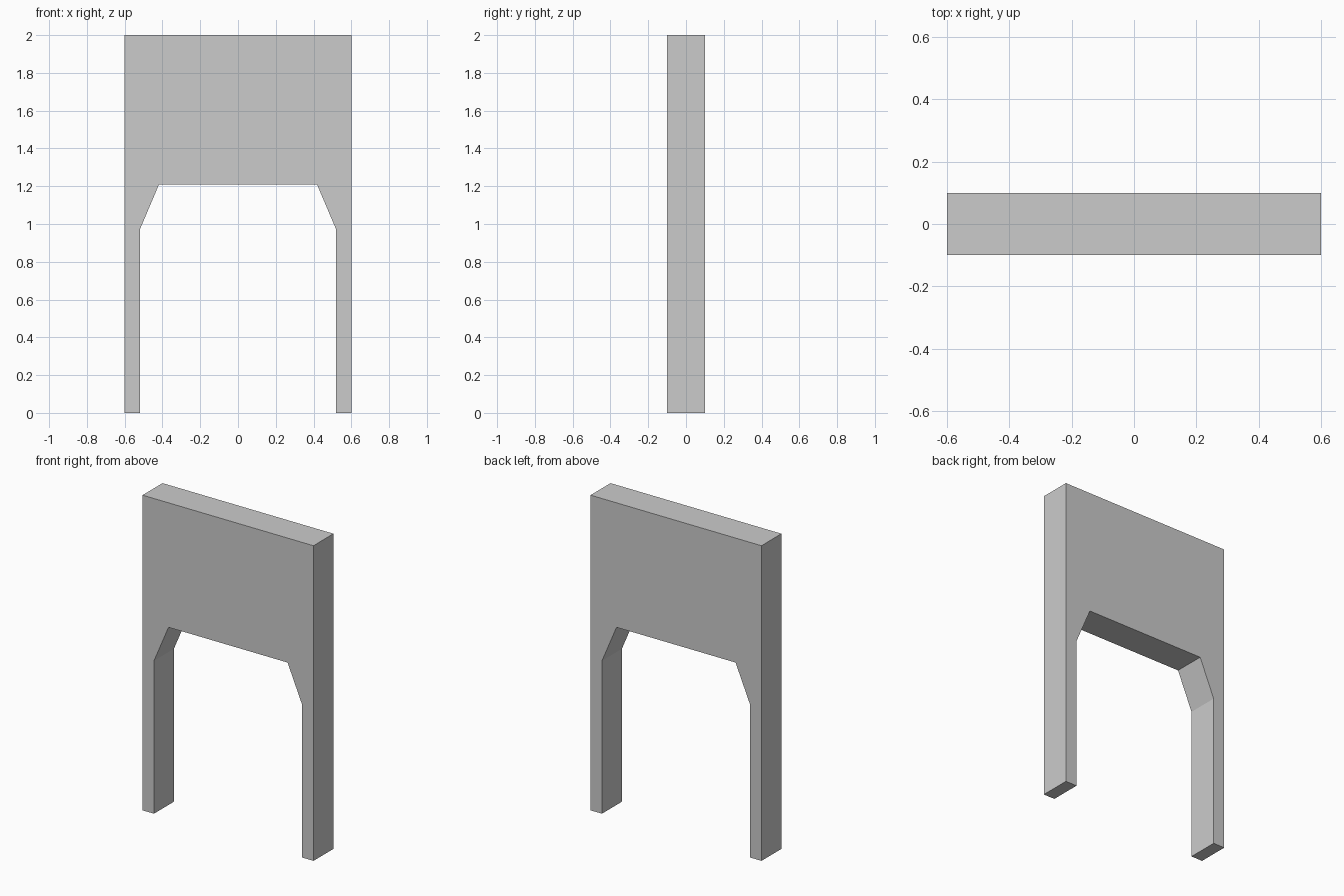
import bpy
import bmesh

if "Cube" in bpy.data.objects:
    bpy.data.objects.remove(bpy.data.objects["Cube"])

DEPTH = 0.2

# Right half of the wall outline (x, z), from the opening's top around to the wall top
half = [(0.418, 1.21), (0.52, 0.97), (0.52, 0.0), (0.6, 0.0), (0.6, 2.0)]
outline = half + [(-x, z) for x, z in reversed(half)]

# Archway wall: outline face extruded through its thickness
bm = bmesh.new()
face = bm.faces.new([bm.verts.new((x, -DEPTH / 2, z)) for x, z in outline])
extruded = bmesh.ops.extrude_face_region(bm, geom=[face], use_keep_orig=True)
back_verts = [g for g in extruded["geom"] if isinstance(g, bmesh.types.BMVert)]
bmesh.ops.translate(bm, verts=back_verts, vec=(0, DEPTH, 0))
bmesh.ops.recalc_face_normals(bm, faces=bm.faces)

mesh = bpy.data.meshes.new("archway_wall")
bm.to_mesh(mesh)
bm.free()
wall = bpy.data.objects.new("archway_wall", mesh)
bpy.context.collection.objects.link(wall)
